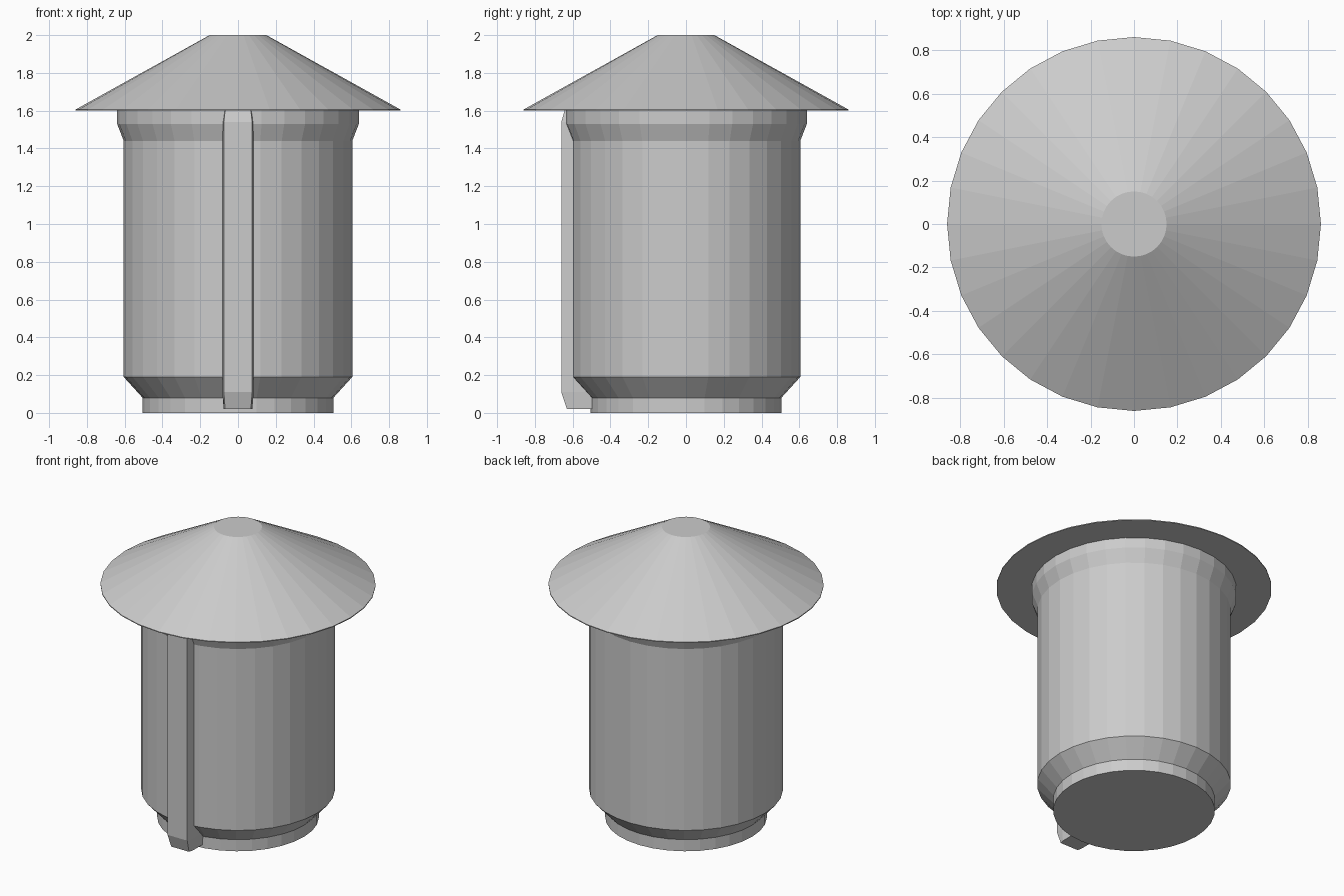
import bpy, bmesh
from math import cos, sin, tau

cube = bpy.data.objects.get("Cube")
if cube:
    bpy.data.objects.remove(cube, do_unlink=True)

SIDES = 32

grey = bpy.data.materials.new("plain_grey")
grey.use_nodes = True
colour = (0.6, 0.6, 0.6, 1)
grey.diffuse_color = colour
grey.node_tree.nodes["Principled BSDF"].inputs["Base Color"].default_value = colour


def loft(name, rings):
    """Join stacked rings of points with flat quads and close both ends."""
    bm = bmesh.new()
    loops = [[bm.verts.new(p) for p in ring] for ring in rings]
    count = len(loops[0])
    for low, high in zip(loops, loops[1:]):
        for i in range(count):
            j = (i + 1) % count
            bm.faces.new((low[i], low[j], high[j], high[i]))
    bm.faces.new(loops[0][::-1])
    bm.faces.new(loops[-1])
    bmesh.ops.recalc_face_normals(bm, faces=bm.faces)
    mesh = bpy.data.meshes.new(name)
    bm.to_mesh(mesh)
    bm.free()
    mesh.materials.append(grey)
    obj = bpy.data.objects.new(name, mesh)
    bpy.context.collection.objects.link(obj)
    return obj


def circle(radius, z):
    return [(radius * cos(tau * i / SIDES), radius * sin(tau * i / SIDES), z)
            for i in range(SIDES)]


def key_section(z, front, half):
    # slightly tapered section, widest where it meets the barrel
    right = [(half - 0.008, front, z), (half, -0.6, z), (half, -0.45, z)]
    return right + [(-x, y, z) for x, y, z in reversed(right)]


# Barrel with stepped foot and flared collar
barrel = [(0.505, 0), (0.505, 0.08), (0.605, 0.19), (0.605, 1.44),
          (0.64, 1.53), (0.64, 1.602)]
loft("barrel", [circle(r, z) for r, z in barrel])

# Wide conical cap with a flat tip
cap = [(0.86, 1.6), (0.86, 1.606), (0.15, 2)]
loft("cap", [circle(r, z) for r, z in cap])

# Upright key along the front, chamfered at both ends
key = [(0.02, -0.63, 0.076), (0.11, -0.66, 0.083),
       (1.54, -0.66, 0.083), (1.602, -0.642, 0.076)]
loft("front_key", [key_section(*row) for row in key])
